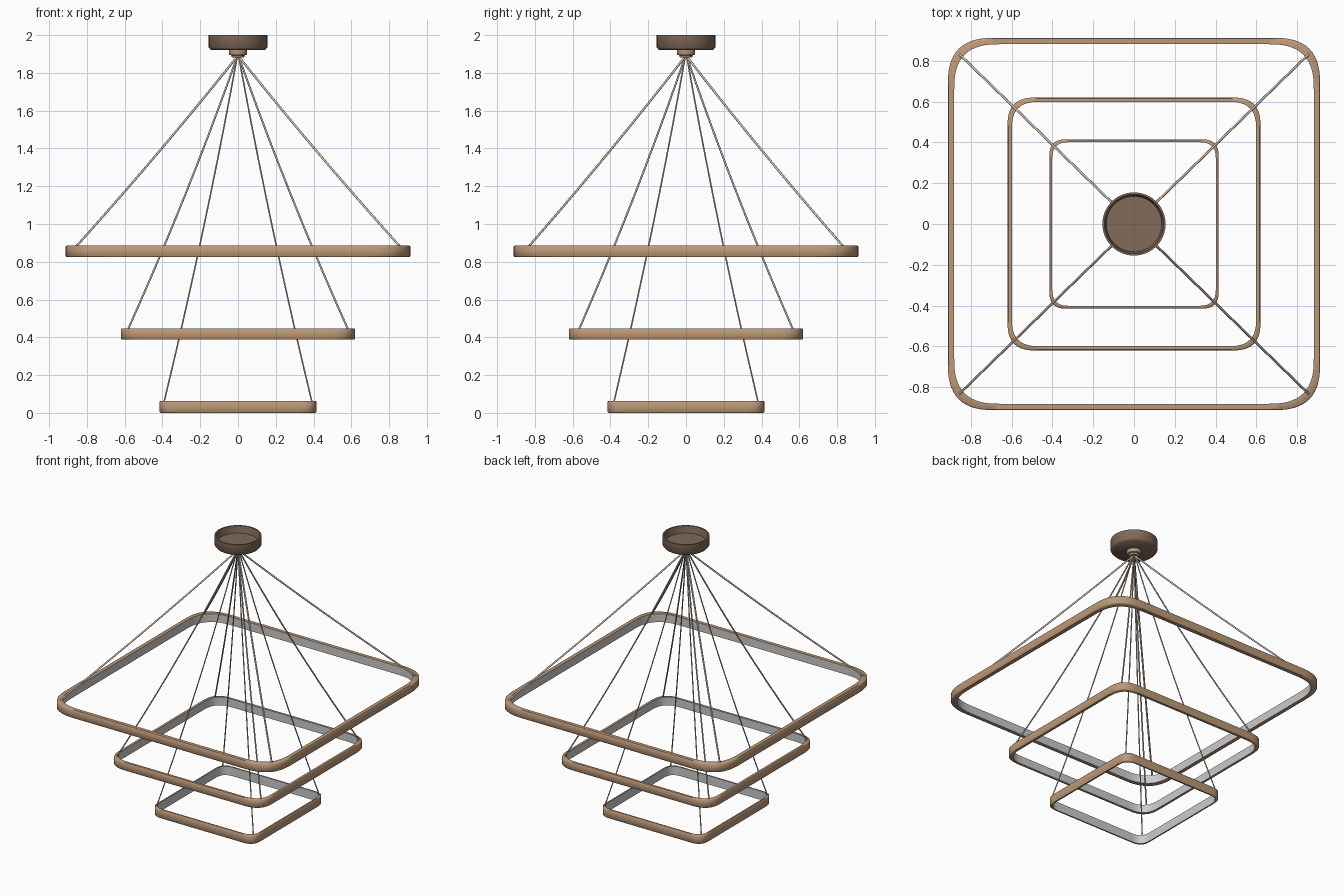
import bpy, bmesh, math
from mathutils import Vector

if "Cube" in bpy.data.objects:
    bpy.data.objects.remove(bpy.data.objects["Cube"])


def material(name, rgb):
    m = bpy.data.materials.new(name)
    m.diffuse_color = (*rgb, 1)
    m.use_nodes = True
    m.node_tree.nodes["Principled BSDF"].inputs["Base Color"].default_value = m.diffuse_color
    return m


BRONZE = material("bronze", (0.50, 0.32, 0.19))
DARK = material("dark_bronze", (0.22, 0.145, 0.10))
DIFFUSER = material("diffuser", (0.55, 0.55, 0.55))
CORD = material("cord", (0.62, 0.52, 0.45))


def finish(name, bm, mats):
    bmesh.ops.recalc_face_normals(bm, faces=bm.faces)
    mesh = bpy.data.meshes.new(name)
    bm.to_mesh(mesh)
    bm.free()
    for m in mats:
        mesh.materials.append(m)
    ob = bpy.data.objects.new(name, mesh)
    bpy.context.collection.objects.link(ob)
    bpy.ops.object.select_all(action='DESELECT')
    ob.select_set(True)
    bpy.context.view_layer.objects.active = ob
    bpy.ops.object.shade_smooth_by_angle(angle=math.radians(50))
    return ob


def rounded_square(half, corner, steps=14, n=2.7):
    # soft superellipse corners, counter-clockwise
    pts = []
    for q in range(4):
        for i in range(steps + 1):
            a = math.pi / 2 * i / steps
            x = half - corner + corner * max(math.cos(a), 0) ** (2 / n)
            y = half - corner + corner * math.sin(a) ** (2 / n)
            for _ in range(q):
                x, y = -y, x
            pts.append((x, y))
    return pts


def ring(name, half, corner, z0, z1, inner=0.966):
    # section as (scale, z) loop: bronze channel, grey diffuser on the inside
    b, s = 0.005, 0.004 / half
    section = [(inner, z0), (1 - s, z0), (1, z0 + b), (1, z1 - b), (1 - s, z1), (inner, z1)]
    bm = bmesh.new()
    pts = rounded_square(half, corner)
    loops = [[bm.verts.new((x * k, y * k, z)) for x, y in pts] for k, z in section]
    n = len(pts)
    for j in range(len(loops)):
        a, c = loops[j], loops[(j + 1) % len(loops)]
        for i in range(n):
            f = bm.faces.new((a[i], a[(i + 1) % n], c[(i + 1) % n], c[i]))
            f.material_index = 1 if j == len(loops) - 1 else 0
    finish(name, bm, [BRONZE, DIFFUSER])


def lathe(name, profile, mat, seg=48):
    bm = bmesh.new()
    vs = [bm.verts.new((r, 0, z)) for r, z in profile]
    es = [bm.edges.new(p) for p in zip(vs, vs[1:])]
    bmesh.ops.spin(bm, geom=vs + es, axis=(0, 0, 1), cent=(0, 0, 0),
                   angle=math.tau, steps=seg, use_duplicate=False)
    bmesh.ops.remove_doubles(bm, verts=bm.verts, dist=1e-5)
    finish(name, bm, [mat])


def cord(name, start, end, radius, sag, cuts=10, seg=8):
    # slightly sagging tube, swept from horizontal-offset frames
    start, end = Vector(start), Vector(end)
    rot = (end - start).to_track_quat('Z', 'Y')
    bm = bmesh.new()
    rows = []
    for i in range(cuts + 1):
        t = i / cuts
        p = start.lerp(end, t)
        pull = sag * t * (1 - t)
        p -= Vector((end.x, end.y, 0)) * pull
        rows.append([bm.verts.new(p + rot @ Vector((radius * math.cos(a), radius * math.sin(a), 0)))
                     for a in (math.tau * k / seg for k in range(seg))])
    for a, c in zip(rows, rows[1:]):
        for k in range(seg):
            bm.faces.new((a[k], a[(k + 1) % seg], c[(k + 1) % seg], c[k]))
    bm.faces.new(rows[0])
    bm.faces.new(rows[-1])
    finish(name, bm, [CORD])


# ceiling canopy, open at the top
lathe("ceiling_canopy", [(0, 1.921), (0.143, 1.921), (0.155, 1.935), (0.155, 2.0),
                         (0.145, 2.0), (0.136, 1.95), (0, 1.95)], DARK)
# stepped cord hub under the canopy
lathe("cord_hub", [(0, 1.882), (0.032, 1.882), (0.036, 1.893), (0.046, 1.895),
                   (0.048, 1.9), (0.048, 1.922), (0, 1.922)], BRONZE)

# three tiers: half size, corner, bottom, top, cord end x / y, cord radius, sag
tiers = {
    "upper": (0.912, 0.235, 0.825, 0.885, 0.857, 0.833, 0.006, 0.06),
    "middle": (0.62, 0.145, 0.388, 0.447, 0.582, 0.566, 0.005, 0.12),
    "lower": (0.415, 0.09, 0.0, 0.064, 0.391, 0.381, 0.004, 0.14),
}
for tier, (half, corner, z0, z1, cx, cy, r, sag) in tiers.items():
    ring(f"{tier}_ring", half, corner, z0, z1)
    # four suspension cords per ring
    for sx in (-1, 1):
        for sy in (-1, 1):
            side = ("front" if sy < 0 else "back") + ("_left" if sx < 0 else "_right")
            cord(f"{tier}_cord_{side}", (sx * 0.004, sy * 0.004, 1.887),
                 (sx * cx, sy * cy, z1 - 0.004), r, sag)
